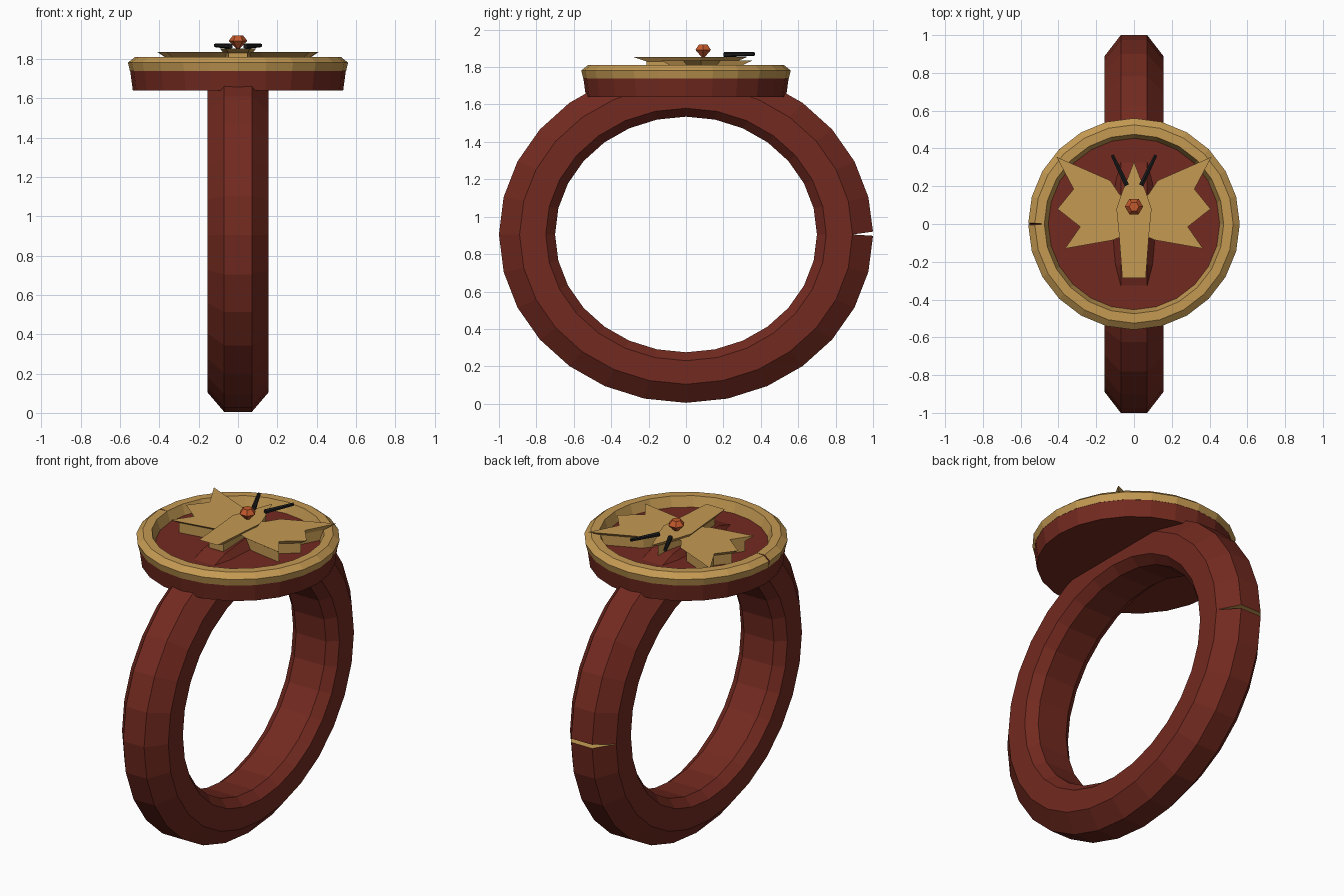
import bpy, bmesh, math
from mathutils import Vector, Matrix

if "Cube" in bpy.data.objects:
    bpy.data.objects.remove(bpy.data.objects["Cube"])


def material(name, rgb):
    m = bpy.data.materials.new(name)
    m.diffuse_color = (*rgb, 1)
    m.use_nodes = True
    m.node_tree.nodes["Principled BSDF"].inputs["Base Color"].default_value = m.diffuse_color
    return m


RED = material("dark_red", (0.17, 0.023, 0.014))
GOLD = material("gold", (0.55, 0.32, 0.085))
ORANGE = material("orange", (0.55, 0.10, 0.025))
BLACK = material("black", (0.012, 0.012, 0.012))


def finish(bm, name, *mats):
    bmesh.ops.recalc_face_normals(bm, faces=bm.faces[:])
    me = bpy.data.meshes.new(name)
    bm.to_mesh(me)
    bm.free()
    for m in mats:
        me.materials.append(m)
    ob = bpy.data.objects.new(name, me)
    bpy.context.collection.objects.link(ob)
    return ob


def seamed_loop(name, profile, steps, place, gap, mats):
    """Sweep a closed profile round; points 1 and 2 split into a V-shaped seam."""
    bm = bmesh.new()
    rows = []
    for k in range(steps + 1):
        row = []
        for i, (r, h) in enumerate(profile):
            a = math.tau * k / steps
            if i in (1, 2):
                a += gap[0] if k == 0 else -gap[1] if k == steps else 0
            elif k == steps:
                row.append(rows[0][i])
                continue
            row.append(bm.verts.new(place(a, r, h)))
        rows.append(row)
    n = len(profile)
    for p, q in zip(rows, rows[1:]):
        for i in range(n):
            bm.faces.new((p[i], p[(i + 1) % n], q[(i + 1) % n], q[i]))
    # seam walls
    for row in (rows[0], rows[-1]):
        f = bm.faces.new(row[:4]) if row is rows[0] else bm.faces.new(row[3::-1])
        f.material_index = 1
    return finish(bm, name, *mats)


def plate(name, outline, layers, mat):
    """Stack scaled copies of an outline, bottom to top."""
    c = sum((Vector(p) for p in outline), Vector((0, 0))) / len(outline)
    bm = bmesh.new()
    rows = []
    for s, z in layers:
        pts = [c + (Vector(p) - c) * s for p in outline]
        rows.append([bm.verts.new((p.x, p.y, z)) for p in pts])
    n = len(outline)
    for p, q in zip(rows, rows[1:]):
        for i in range(n):
            bm.faces.new((p[i], p[(i + 1) % n], q[(i + 1) % n], q[i]))
    bm.faces.new(rows[0][::-1])
    bm.faces.new(rows[-1])
    return finish(bm, name, mat)


def cone(bm, sides, r1, r2, start, end):
    a, b = Vector(start), Vector(end)
    rot = (b - a).to_track_quat('Z', 'Y').to_matrix().to_4x4()
    bmesh.ops.create_cone(bm, cap_ends=True, segments=sides, radius1=r1, radius2=r2,
                          depth=(b - a).length,
                          matrix=Matrix.Translation((a + b) / 2) @ rot)


# finger band, slightly flattened, with a gold-lined seam at the back
band = [(0.89, 0.155), (1.0, 0.07), (1.0, -0.07), (0.89, -0.155),
        (0.75, -0.155), (0.70, -0.10), (0.70, 0.10), (0.75, 0.155)]
seamed_loop("band", band, 28,
            lambda a, r, h: (h, r * math.cos(a), 0.905 + 0.9 * r * math.sin(a)),
            (0.017, 0.008), (RED, GOLD))

# round head of the ring
bm = bmesh.new()
cone(bm, 24, 0.535, 0.55, (0, 0, 1.64), (0, 0, 1.75))
finish(bm, "head_base", RED)

# gold rim with a small seam on the left
rim = [(0.55, 1.74), (0.56, 1.782), (0.525, 1.81), (0.475, 1.81), (0.452, 1.745)]
seamed_loop("head_rim", rim, 24,
            lambda a, r, h: (-r * math.cos(a), -r * math.sin(a), h),
            (0.008, 0.008), (GOLD, RED))

# emblem wings and horns
wing = [(0.03, 0.13), (0.075, 0.155), (0.125, 0.23), (0.41, 0.355), (0.32, 0.185),
        (0.405, 0.08), (0.285, -0.015), (0.365, -0.13), (0.11, -0.085), (0.03, -0.05)]
for side, s in (("right", 1), ("left", -1)):
    plate(side + "_wing", [(s * x, y) for x, y in wing],
          [(0.8, 1.745), (0.8, 1.81), (1, 1.835)], GOLD)
    bm = bmesh.new()
    cone(bm, 6, 0.014, 0.010, (s * 0.038, 0.205, 1.866), (s * 0.115, 0.365, 1.87))
    finish(bm, side + "_horn", BLACK)

# emblem body
half = [(0.04, 0.225), (0.065, 0.165), (0.093, 0.08), (0.08, -0.05), (0.062, -0.285)]
body = [(0, 0.33)] + half + [(-x, y) for x, y in half[::-1]]
plate("emblem_body", body, [(0.78, 1.745), (0.78, 1.83), (1, 1.855)], GOLD)

# cut gem
bm = bmesh.new()
cone(bm, 6, 0.008, 0.048, (0, 0.092, 1.852), (0, 0.092, 1.892))
cone(bm, 6, 0.048, 0.026, (0, 0.092, 1.892), (0, 0.092, 1.92))
bmesh.ops.rotate(bm, verts=bm.verts[:], cent=(0, 0.092, 0),
                 matrix=Matrix.Rotation(math.pi / 6, 3, 'Z'))
inner = [f for f in bm.faces if len(f.verts) == 6 and abs(f.calc_center_median().z - 1.892) < 1e-4]
bmesh.ops.delete(bm, geom=inner, context='FACES_ONLY')
bmesh.ops.remove_doubles(bm, verts=bm.verts[:], dist=1e-4)
finish(bm, "gem", ORANGE)
